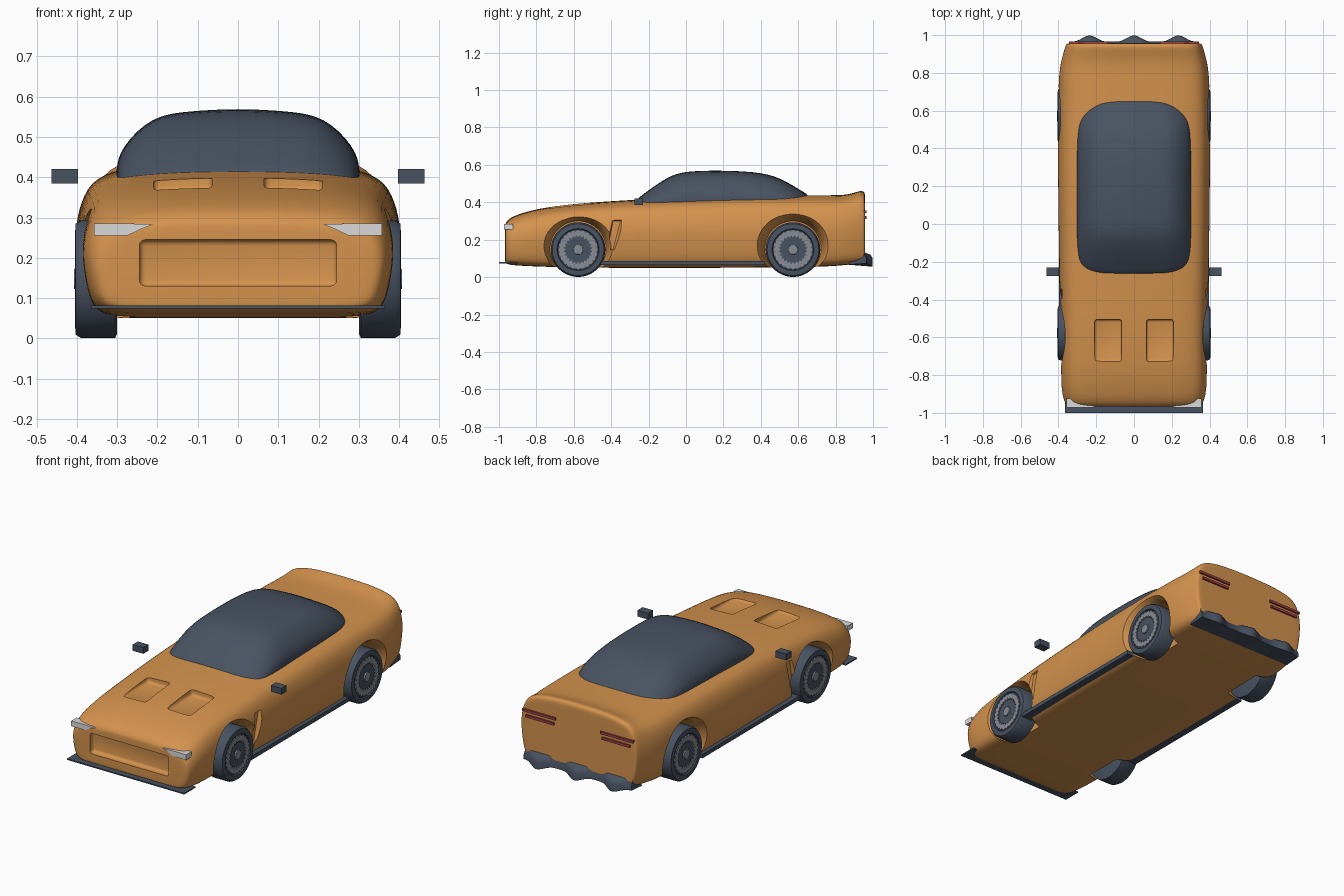
import bpy, bmesh, math

old = bpy.data.objects.get("Cube")
if old:
    bpy.data.objects.remove(old, do_unlink=True)


def material(name, r, g, b):
    m = bpy.data.materials.new(name)
    m.use_nodes = True
    m.diffuse_color = (r, g, b, 1)
    m.node_tree.nodes["Principled BSDF"].inputs["Base Color"].default_value = (r, g, b, 1)
    return m


orange = material("orange paint", 0.66, 0.29, 0.075)
dark = material("dark slate", 0.065, 0.085, 0.12)
white = material("lamp white", 0.7, 0.7, 0.7)
red = material("lamp red", 0.35, 0.05, 0.06)
grey = material("rim grey", 0.25, 0.27, 0.3)


def finish(name, bm, mat):
    bmesh.ops.recalc_face_normals(bm, faces=bm.faces)
    if bm.calc_volume(signed=True) < 0:
        bmesh.ops.reverse_faces(bm, faces=bm.faces)
    me = bpy.data.meshes.new(name)
    bm.to_mesh(me)
    bm.free()
    me.materials.append(mat)
    ob = bpy.data.objects.new(name, me)
    bpy.context.collection.objects.link(ob)
    return ob


def select(ob):
    bpy.ops.object.select_all(action="DESELECT")
    ob.select_set(True)
    bpy.context.view_layer.objects.active = ob


def modify(ob, kind, **props):
    mod = ob.modifiers.new(kind.title(), kind)
    for key, value in props.items():
        setattr(mod, key, value)
    select(ob)
    bpy.ops.object.modifier_apply(modifier=mod.name)


def smooth(ob, degrees=35):
    select(ob)
    bpy.ops.object.shade_smooth_by_angle(angle=math.radians(degrees))


def skin(bm, a, b):
    """Join two closed loops of vertices with quads."""
    for i in range(len(a)):
        j = (i + 1) % len(a)
        bm.faces.new((a[i], a[j], b[j], b[i]))


def loft(name, rings, mat):
    """Skin a list of closed rings and cap both ends."""
    bm = bmesh.new()
    rows = [[bm.verts.new(p) for p in ring] for ring in rings]
    for a, b in zip(rows, rows[1:]):
        skin(bm, a, b)
    bm.faces.new(rows[0])
    bm.faces.new(rows[-1])
    return finish(name, bm, mat)


def box(name, x, y, z, mat, bevel=0):
    ob = loft(name, [[(x[0], y[0], w), (x[1], y[0], w), (x[1], y[1], w), (x[0], y[1], w)] for w in z], mat)
    if bevel:
        modify(ob, "BEVEL", width=bevel, segments=3)
    return ob


def section(half, y, w, low, top, shrink=1.0):
    """Mirror a half outline into a full ring across the car."""
    full = half + [(-x, z) for x, z in half[-2:0:-1]]
    mid = (low + top) / 2
    return [(x * w * shrink, y, mid + (low + z * (top - low) - mid) * shrink) for x, z in full]


def turned(name, profile, side, y, z, mat, steps=48):
    """Solid of revolution around the axle from (x, radius) points."""
    angles = [2 * math.pi * i / steps for i in range(steps)]
    return loft(name, [[(side * x, y + r * math.cos(a), z + r * math.sin(a)) for a in angles]
                       for x, r in profile], mat)


def cut(target, cutter):
    cutter.hide_render = True
    modify(target, "BOOLEAN", operation="DIFFERENCE", solver="EXACT", object=cutter)
    bpy.data.objects.remove(cutter, do_unlink=True)


# Body shell: y, half width, underside, top
half = [(0, 0), (.6, 0), (.88, 0), (.95, .12), (.99, .38), (1, .6), (.95, .8), (.85, .94), (.5, 1), (0, 1.01)]
stations = [(-.967, .35, .075, .285), (-.945, .372, .065, .315), (-.87, .388, .06, .344),
            (-.75, .388, .055, .372), (-.55, .388, .05, .394), (-.3, .397, .05, .41),
            (0, .402, .05, .425), (.4, .406, .05, .435), (.75, .404, .055, .435),
            (.85, .392, .065, .435), (.91, .375, .07, .452), (.945, .365, .075, .462),
            (.957, .358, .08, .445)]
rings = [section(half, *s) for s in stations]
rings.insert(0, section(half, *stations[0], shrink=.86))
rings.append(section(half, *stations[-1], shrink=.9))
body = loft("body", rings, orange)
modify(body, "SUBSURF", levels=2)

# Wheel arches, side scoops and bonnet vents
AXLES = (-.577, .572)
flare = [(.27, .15), (.33, .165), (.365, .172), (.40, .195), (.45, .21)]
for side in (-1, 1):
    for y in AXLES:
        cut(body, turned("arch_cutter", flare, side, y, .15, orange))
    outer = [(-.43, .10), (-.34, .12), (-.31, .34), (-.41, .33)]
    inner = [(-.42, .14), (-.39, .15), (-.35, .30), (-.39, .30)]
    cut(body, loft("scoop_cutter", [[(side * x, y, z) for y, z in ring]
                                    for x, ring in ((.45, outer), (.372, inner))], orange))
    cut(body, box("vent_cutter", sorted((side * .065, side * .21)), (-.73, -.505), (.364, .5), orange, .015))

# Recessed nose panel
cut(body, box("nose_cutter", (-.245, .245), (-1.05, -.935), (.13, .245), orange, .015))
smooth(body, 40)

# Glass canopy
dome = [(0, 0), (.7, 0), (.97, 0), (1, .4), (.94, .63), (.7, .95), (.4, 1), (0, 1.03)]
canopy_rows = [(-.27, .23, .33, .408), (-.25, .28, .33, .425), (-.2, .299, .33, .462),
               (-.075, .306, .33, .548), (.03, .306, .33, .563), (.2, .306, .33, .566),
               (.42, .306, .33, .556), (.53, .300, .33, .513), (.61, .272, .33, .462),
               (.668, .21, .33, .432)]
canopy = loft("canopy", [section(dome, *r) for r in canopy_rows], dark)
modify(canopy, "SUBSURF", levels=2)
smooth(canopy, 50)

# Wheels with toothed rim ring and hub
TEETH = 24
for end, y in zip(("front", "rear"), AXLES):
    for label, side in (("left", 1), ("right", -1)):
        name = f"{end}_{label}"
        smooth(turned(f"{name}_tyre", [(.30, .135), (.305, .146), (.39, .146), (.403, .138), (.405, .112),
                                       (.398, .108), (.399, .06), (.399, .02)], side, y, .147, dark))
        turned(f"{name}_hub", [(.39, .028), (.407, .026)], side, y, .147, grey, 10)
        bm = bmesh.new()
        loops = []
        for x, radius, step in ((.394, .106, -.008), (.404, .106, -.008), (.404, .066, .012), (.394, .066, .012)):
            loops.append([])
            for i in range(TEETH * 2):
                a, r = math.pi * i / TEETH, radius + step * (i % 2)
                loops[-1].append(bm.verts.new((side * x, y + r * math.cos(a), .147 + r * math.sin(a))))
        for i in range(4):
            skin(bm, loops[i], loops[(i + 1) % 4])
        finish(f"{name}_rim", bm, grey)

# Front splitter
box("front_splitter", (-.365, .365), (-1, -.9), (.074, .081), dark)

# Mirrors, skirts and lamps on both sides
for label, side in (("left", 1), ("right", -1)):
    span = lambda a, b: sorted((side * a, side * b))
    box(f"{label}_mirror", span(.397, .463), (-.275, -.23), (.385, .42), dark)
    box(f"{label}_skirt", span(.33, .396), (-.46, .42), (.064, .086), dark)
    outline = [(.358, .255), (.275, .255), (.24, .272), (.21, .283), (.27, .285), (.358, .285)]
    loft(f"{label}_headlamp", [[(side * x, y, z) for x, z in outline] for y in (-.972, -.925)], white)
    box(f"{label}_upper_tail_lamp", span(.14, .345), (.94, .966), (.342, .356), red)
    box(f"{label}_lower_tail_lamp", span(.15, .325), (.94, .966), (.312, .326), red)

# Scalloped rear diffuser with fins
rings = []
count = 56
for i in range(count + 1):
    x = -.335 + .67 * i / count
    fin = abs(math.cos(math.pi * x / .235)) ** 4
    back = .965 + .033 * fin
    rings.append([(x, .87, .066), (x, back, .074 - .018 * fin), (x, back, .10),
                  (x, back - .012, .12), (x, .955, .132), (x, .90, .132)])
smooth(loft("rear_diffuser", rings, dark), 50)
